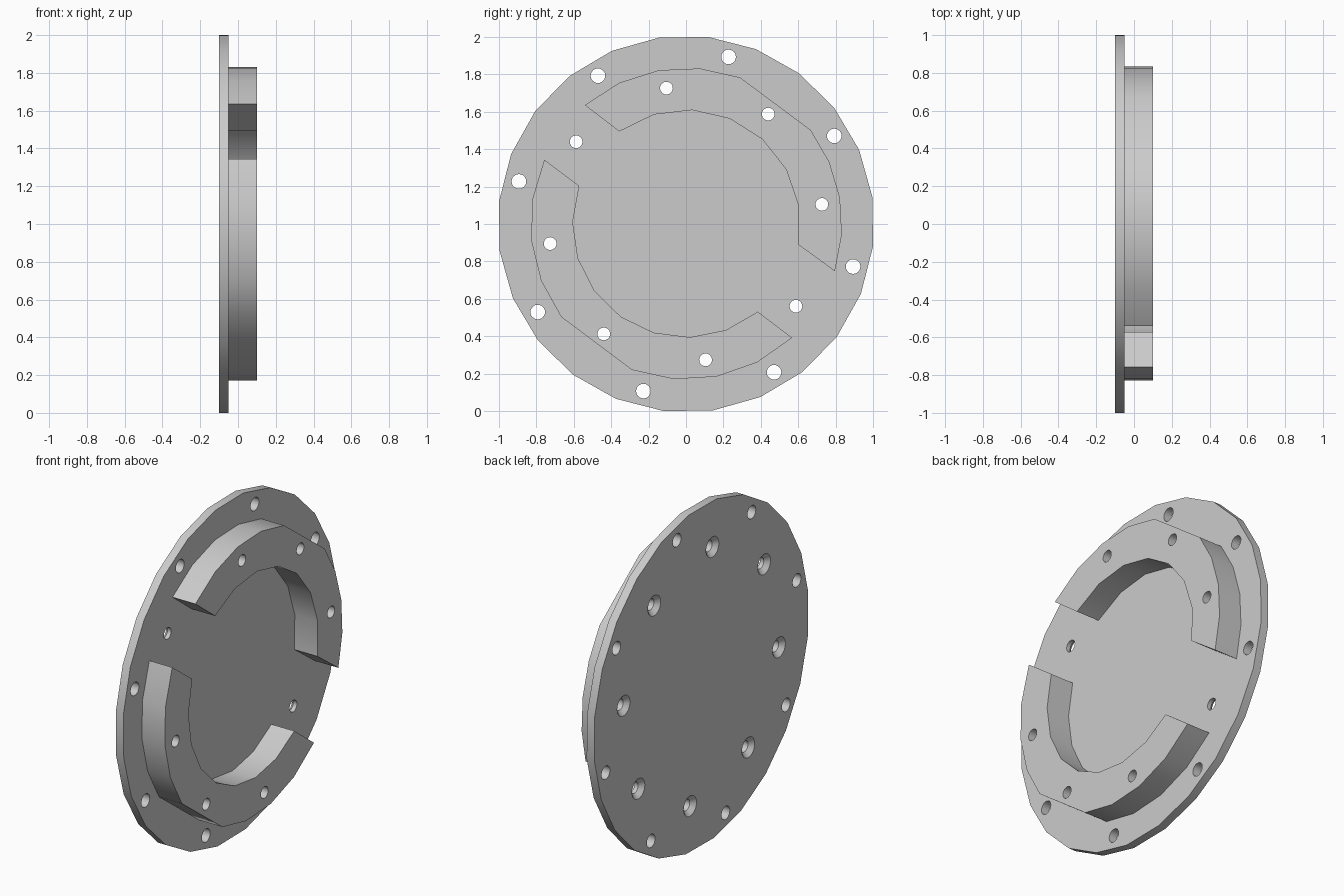
import bpy, bmesh
from math import radians, cos, sin

if "Cube" in bpy.data.objects:
    bpy.data.objects.remove(bpy.data.objects["Cube"])

BACK, FACE, TOP = -0.1, -0.05, 0.1
TURN = 8.2  # angular offset shared by the rim and the holes

grey = bpy.data.materials.new("light grey metal")
grey.use_nodes = True
grey.diffuse_color = (0.6, 0.6, 0.6, 1)
grey.node_tree.nodes["Principled BSDF"].inputs["Base Color"].default_value = (0.6, 0.6, 0.6, 1)


def polar(radius, degrees):
    a = radians(degrees)
    return radius * cos(a), 1 + radius * sin(a)


def arc(radius, start, end, steps):
    return [polar(radius, start + (end - start) * i / steps) for i in range(steps + 1)]


def loft(bm, sections):
    """Skin a list of (x, outline) sections and cap both ends."""
    loops = [[bm.verts.new((x, y, z)) for y, z in pts] for x, pts in sections]
    n = len(loops[0])
    for a, b in zip(loops, loops[1:]):
        for i in range(n):
            j = (i + 1) % n
            bm.faces.new((a[i], a[j], b[j], b[i]))
    bm.faces.new(loops[0][::-1])
    bm.faces.new(loops[-1])


def make_object(name, bm):
    bmesh.ops.recalc_face_normals(bm, faces=bm.faces)
    mesh = bpy.data.meshes.new(name)
    bm.to_mesh(mesh)
    bm.free()
    mesh.materials.append(grey)
    obj = bpy.data.objects.new(name, mesh)
    bpy.context.collection.objects.link(obj)
    return obj


def prism(name, outline, x0, x1):
    bm = bmesh.new()
    loft(bm, [(x0, outline), (x1, outline)])
    return make_object(name, bm)


# Round base plate
rim = [polar(1.007, TURN + 15 * i) for i in range(24)]
plate = prism("base_plate", rim, BACK, FACE)

# Raised arcs; each outer wall has one long flat in the middle
upper = (arc(0.835, 130.4, 69.7, 4) + arc(0.835, 37, -17.6, 4)
         + arc(0.61, -10.4, 125.8, 7))
lower = (arc(0.832, 155.6, 216.7, 4) + arc(0.832, 249.7, 313, 4)
         + arc(0.606, 309.3, 160.4, 8))
parts = [plate,
         prism("upper_raised_arc", upper, FACE, TOP),
         prism("lower_raised_arc", lower, FACE, TOP)]

# Cutter for plain rim holes and countersunk inner holes
bm = bmesh.new()


def drill(radius, degrees, profile):
    cy, cz = polar(radius, degrees)
    loft(bm, [(x, [(cy + r * cos(radians(a)), cz + r * sin(radians(a)))
                   for a in range(0, 360, 15)]) for x, r in profile])


for i in range(8):
    drill(0.922, 30.7 + 45 * i, [(-0.2, 0.039), (0.2, 0.039)])
    drill(0.734, TURN + 45 * i, [(-0.12, 0.08), (-0.074, 0.034), (0.2, 0.034)])
cutter = make_object("hole_cutter", bm)
cutter.hide_render = True

# Cut the holes and shade
for obj in parts:
    mod = obj.modifiers.new("holes", "BOOLEAN")
    mod.operation = "DIFFERENCE"
    mod.solver = "EXACT"
    mod.object = cutter
    bpy.ops.object.select_all(action="DESELECT")
    obj.select_set(True)
    bpy.context.view_layer.objects.active = obj
    bpy.ops.object.modifier_apply(modifier=mod.name)
    bpy.ops.object.shade_smooth_by_angle(angle=radians(30))

bpy.data.objects.remove(cutter)
